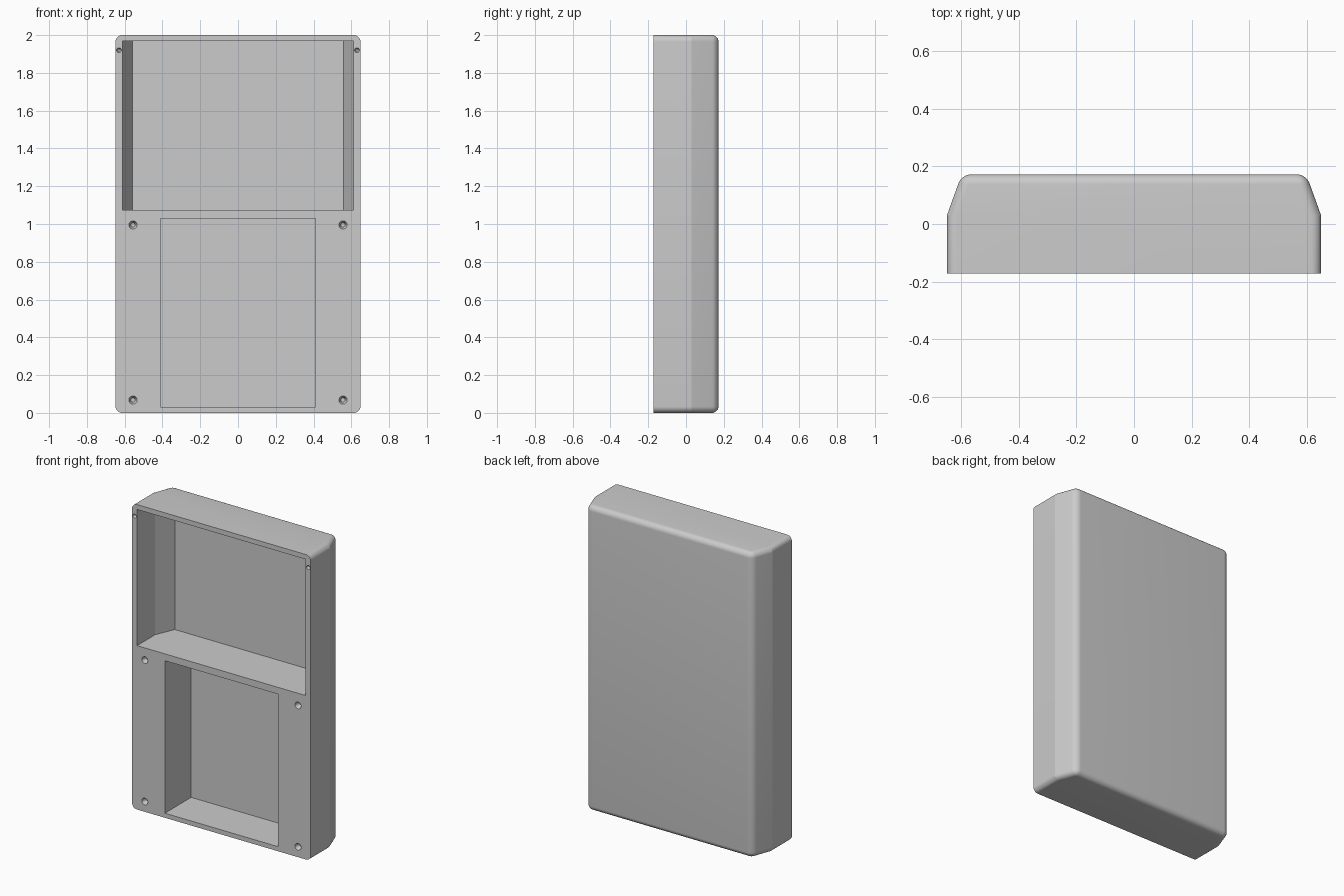
import bpy, bmesh, math
from mathutils import Matrix

if "Cube" in bpy.data.objects:
    bpy.data.objects.remove(bpy.data.objects["Cube"])

grey = bpy.data.materials.new("plain grey")
grey.use_nodes = True
grey.diffuse_color = (0.6, 0.6, 0.6, 1)
grey.node_tree.nodes["Principled BSDF"].inputs["Base Color"].default_value = (0.6, 0.6, 0.6, 1)

FRONT, BACK, KINK = -0.172, 0.172, 0.03


def make_object(name, bm):
    bmesh.ops.recalc_face_normals(bm, faces=bm.faces)
    mesh = bpy.data.meshes.new(name)
    bm.to_mesh(mesh)
    bm.free()
    mesh.materials.append(grey)
    obj = bpy.data.objects.new(name, mesh)
    bpy.context.collection.objects.link(obj)
    return obj


def prism(half_profile, z0, z1):
    """Mirror a half profile in x and extrude it upwards."""
    bm = bmesh.new()
    outline = half_profile + [(-x, y) for x, y in reversed(half_profile)]
    base = bm.faces.new([bm.verts.new((x, y, z0)) for x, y in outline])
    new = bmesh.ops.extrude_face_region(bm, geom=[base])["geom"]
    bmesh.ops.translate(bm, vec=(0, 0, z1 - z0),
                        verts=[v for v in new if isinstance(v, bmesh.types.BMVert)])
    bmesh.ops.recalc_face_normals(bm, faces=bm.faces)
    return bm


# Case: tapered slab, all edges rounded except the front rim and the side creases
bm = prism([(0.648, FRONT), (0.648, KINK), (0.597, BACK)], 0, 2)
rounded = []
for e in bm.edges:
    a, b = (v.co for v in e.verts)
    upright = abs(a.z - b.z) > 1
    on_front = a.y < -0.1 and b.y < -0.1
    if not on_front and (not upright or a.y > 0.1):
        rounded.append(e)
bmesh.ops.bevel(bm, geom=rounded, offset=0.034, offset_type='OFFSET',
                segments=8, profile=0.5, affect='EDGES')
case = make_object("case", bm)

# Pockets: tapered upper bay and plain lower bay
cutters = [
    make_object("upper_pocket_cutter", prism(
        [(0.612, FRONT - 0.1), (0.612, 0.015), (0.558, 0.142)], 1.075, 1.968)),
    make_object("lower_pocket_cutter", prism(
        [(0.41, FRONT - 0.1), (0.41, 0.1)], 0.03, 1.03)),
]

# Screw holes: countersunk cones on the front face
bm = bmesh.new()
for x, z, r in [(0.556, 0.995, 0.022), (0.556, 0.068, 0.022), (0.63, 1.92, 0.013)]:
    for side in (-1, 1):
        place = Matrix.Translation((side * x, FRONT, z)) @ Matrix.Rotation(math.pi / 2, 4, 'X')
        bmesh.ops.create_cone(bm, cap_ends=True, segments=32, radius1=r * 0.5,
                              radius2=r * 1.5, depth=r * 3, matrix=place)
cutters.append(make_object("screw_hole_cutter", bm))

bpy.context.view_layer.objects.active = case
case.select_set(True)
for cutter in cutters:
    cutter.hide_render = True
    mod = case.modifiers.new(cutter.name, 'BOOLEAN')
    mod.operation = 'DIFFERENCE'
    mod.solver = 'EXACT'
    mod.object = cutter
    bpy.ops.object.modifier_apply(modifier=mod.name)
    bpy.data.objects.remove(cutter)
bpy.ops.object.shade_smooth_by_angle(angle=math.radians(15))
